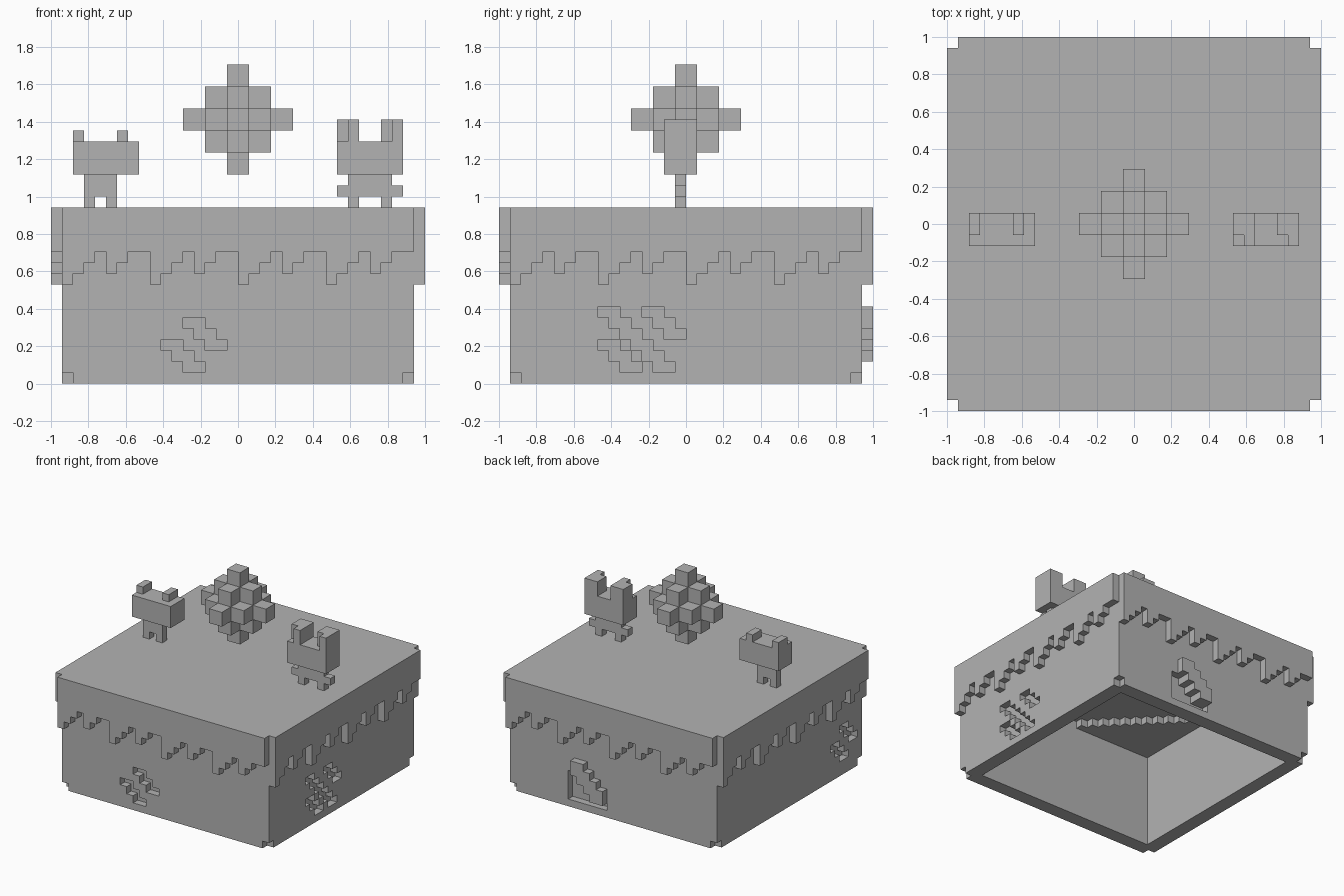
import bpy, bmesh
from itertools import product

if "Cube" in bpy.data.objects:
    bpy.data.objects.remove(bpy.data.objects["Cube"])

U = 1 / 17  # one block; the cake is 34 blocks wide

grey = bpy.data.materials.new("plain grey")
grey.diffuse_color = (0.45, 0.45, 0.45, 1)
grey.use_nodes = True
grey.node_tree.nodes["Principled BSDF"].inputs["Base Color"].default_value = grey.diffuse_color

parts = {}  # part name -> set of unit blocks


def box(x0, x1, y0, y1, z0, z1):
    return set(product(range(x0, x1), range(y0, y1), range(z0, z1)))


def stripes(starts, place):
    """Diagonal stairs, each step two blocks wide: (left, top row, steps)."""
    cells = set()
    for a, z, n in starts:
        for i in range(n):
            cells |= {place(a + i, z - i), place(a + i + 1, z - i)}
    return cells


# hollow cake with open bottom and stepped ceiling pocket
cake = box(-16, 16, -16, 16, 0, 16) - box(-14, 14, -14, 14, 0, 13)
cake -= {c for c in box(-14, 14, -14, 14, 13, 14)
         if abs(c[0] + .5) + abs(c[1] + .5) < 16}
# missing blocks at the bottom corners
cake -= {(x, y, 0) for x in (-16, 15) for y in (-16, 15)}
# carved sprinkles: front, right, left
pair = [(-5, 5, 3), (-7, 3, 3)]
cake -= stripes(pair, lambda a, z: (a, -16, z))
cake -= stripes([(-8, 6, 6), (-4, 6, 3), (-8, 3, 3)], lambda a, z: (15, a, z))
cake -= stripes(pair, lambda a, z: (-16, -a - 17, z + 1))
# carved triangle on the back
for z, x0 in ((1, 1), (2, 3), (3, 4), (4, 5)):
    cake -= box(x0, 7, 15, 16, z, z + 1)
parts["cake_body"] = cake

# raised stair band on the back
band = set()
for z, x0, x1 in ((6, 4, 6), (5, 3, 6), (4, 2, 5), (3, 1, 4), (2, 1, 3)):
    band |= box(x0, x1, 16, 17, z, z + 1)
parts["back_stair_band"] = band

# dripping frosting, same drip pattern turned round the four sides
drip = [9, 10, 11, 12, 10, 11, 12, 12]
frosting = set()
for i in range(32):
    a = i - 16
    for z in range(drip[i % 8], 16):
        frosting |= {(a, -17, z), (16, a, z), (-a - 1, 16, z), (-17, -a - 1, z)}
parts["frosting_drips"] = frosting

# floating berry: diamond made of two-block cubes
berry = set()
for i, j, k in product(range(-2, 3), repeat=3):
    if abs(i) + abs(j) + abs(k) <= 2:
        berry |= box(2*i - 1, 2*i + 1, 2*j - 1, 2*j + 1, 2*k + 23, 2*k + 25)
parts["floating_berry"] = berry

# left figure
parts["left_figure_head"] = box(-15, -9, -2, 1, 19, 22)
parts["left_figure_ears"] = box(-15, -14, -1, 1, 22, 23) | box(-11, -10, -1, 1, 22, 23)
parts["left_figure_body"] = box(-14, -11, -1, 0, 17, 19)
parts["left_figure_legs"] = box(-14, -13, -1, 0, 16, 17) | box(-12, -11, -1, 0, 16, 17)

# right figure
parts["right_figure_head"] = box(9, 15, -2, 1, 19, 22)
ears = box(9, 11, -2, 1, 22, 24) | box(13, 15, -2, 1, 22, 24)
parts["right_figure_ears"] = ears - box(9, 10, -2, -1, 22, 24) - box(13, 14, -2, -1, 22, 24)
parts["right_figure_body"] = box(10, 14, -1, 0, 18, 19) | box(9, 15, -1, 0, 17, 18)
parts["right_figure_legs"] = box(10, 11, -1, 0, 16, 17) | box(13, 14, -1, 0, 16, 17)

solid = set().union(*parts.values())


def build(name, cells):
    """Skin a set of blocks, leaving out faces hidden against other blocks."""
    bm = bmesh.new()
    verts = {}

    def vert(p):
        if p not in verts:
            verts[p] = bm.verts.new([v * U for v in p])
        return verts[p]

    for c in sorted(cells):
        for axis, side in product(range(3), (0, 1)):
            near = list(c)
            near[axis] += 2 * side - 1
            if tuple(near) in solid:
                continue
            u, v = (axis + 1) % 3, (axis + 2) % 3
            ring = []
            for du, dv in ((0, 0), (1, 0), (1, 1), (0, 1)):
                p = list(c)
                p[axis] += side
                p[u] += du
                p[v] += dv
                ring.append(vert(tuple(p)))
            bm.faces.new(ring if side else ring[::-1])
    mesh = bpy.data.meshes.new(name)
    bm.to_mesh(mesh)
    bm.free()
    mesh.materials.append(grey)
    bpy.context.collection.objects.link(bpy.data.objects.new(name, mesh))


for name, cells in parts.items():
    build(name, cells)
